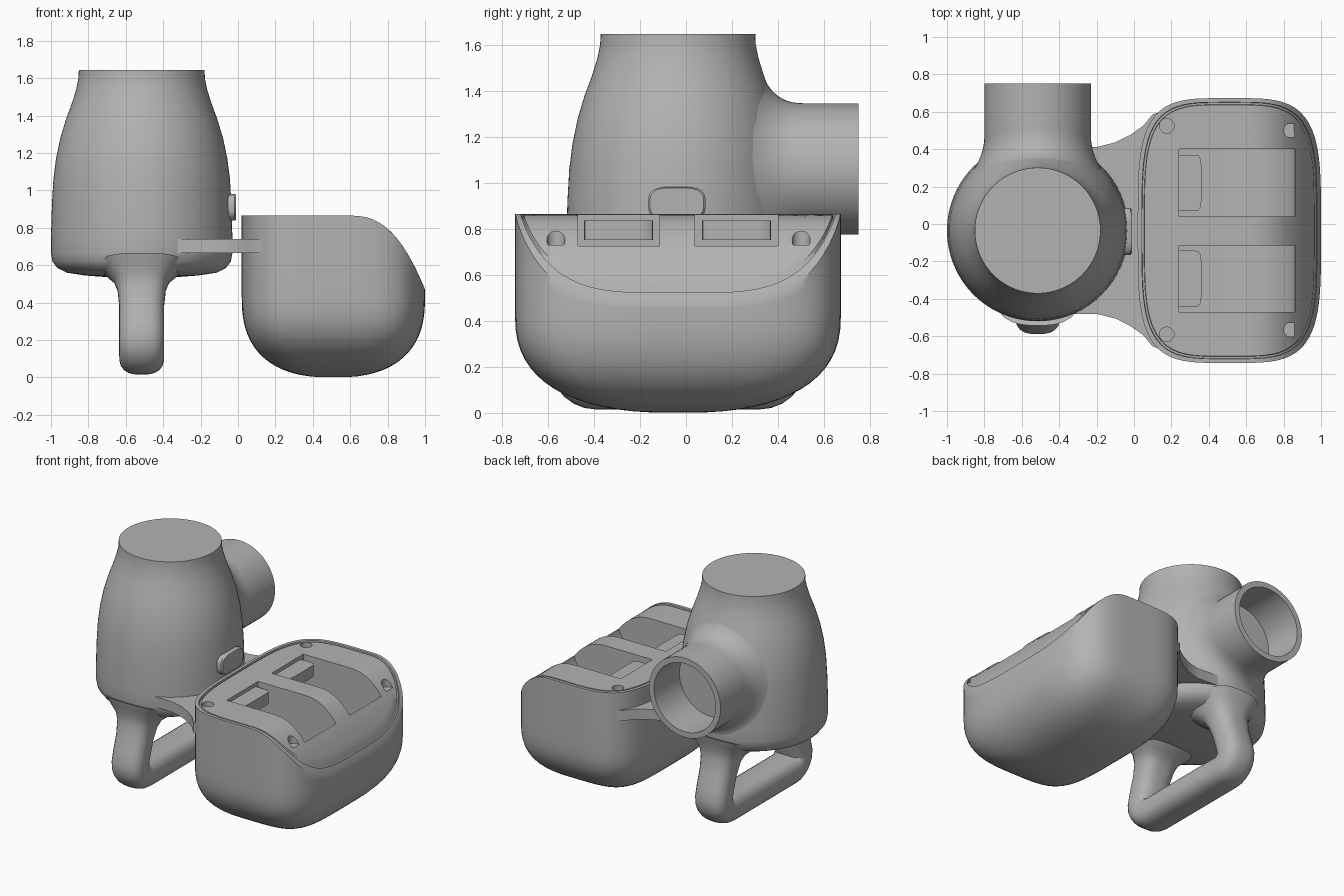
import bpy, bmesh, math
from math import sin, cos, pi, sqrt

if "Cube" in bpy.data.objects:
    bpy.data.objects.remove(bpy.data.objects["Cube"])

GREY = (0.45, 0.45, 0.45, 1)
mat = bpy.data.materials.new("plain grey")
mat.use_nodes = True
mat.diffuse_color = GREY
for node in mat.node_tree.nodes:
    if node.type == 'BSDF_PRINCIPLED':
        node.inputs["Base Color"].default_value = GREY


def add_loft(bm, rings):
    """Skin a list of equal closed rings and cap both ends."""
    loops = [[bm.verts.new(p) for p in ring] for ring in rings]
    n = len(loops[0])
    for a, b in zip(loops, loops[1:]):
        for i in range(n):
            j = (i + 1) % n
            bm.faces.new((a[i], a[j], b[j], b[i]))
    bm.faces.new(loops[0][::-1])
    bm.faces.new(loops[-1])


def smooth(obj, angle=35):
    bpy.ops.object.select_all(action='DESELECT')
    obj.select_set(True)
    bpy.context.view_layer.objects.active = obj
    bpy.ops.object.shade_smooth_by_angle(angle=math.radians(angle))


def build(name, *lofts):
    bm = bmesh.new()
    for rings in lofts:
        add_loft(bm, rings)
    bmesh.ops.recalc_face_normals(bm, faces=bm.faces)
    mesh = bpy.data.meshes.new(name)
    bm.to_mesh(mesh)
    bm.free()
    obj = bpy.data.objects.new(name, mesh)
    bpy.context.collection.objects.link(obj)
    mesh.materials.append(mat)
    smooth(obj)
    return obj


def angles(n):
    return [2 * pi * i / n for i in range(n)]


def rounded(a, b, n, count):
    """Superellipse outline with half sizes a and b."""
    pts = []
    for t in angles(count):
        r = (abs(cos(t) / a) ** n + abs(sin(t) / b) ** n) ** (-1 / n)
        pts.append((r * cos(t), r * sin(t)))
    return pts


# Round vessel body
CX, CY = -0.515, -0.035
PROFILE = [(0.1, 0.53), (0.3, 0.545), (0.4, 0.56), (0.45, 0.585), (0.477, 0.62),
           (0.485, 0.665), (0.485, 0.75), (0.48, 0.92), (0.472, 1.06), (0.458, 1.17),
           (0.435, 1.28), (0.405, 1.38), (0.375, 1.46), (0.35, 1.54),
           (0.338, 1.6), (0.336, 1.645)]
build("vessel_body", [[(CX + r * cos(t), CY + r * sin(t), z) for t in angles(96)]
                      for r, z in PROFILE])


def body_y(dx, z):
    """Rear surface of the vessel."""
    for (r0, z0), (r1, z1) in zip(PROFILE, PROFILE[1:]):
        if z0 <= z <= z1:
            r = r0 + (r1 - r0) * (z - z0) / (z1 - z0)
            return CY + sqrt(max(r * r - dx * dx, 0))
    return CY


# Rear spout: open tube with a thin wall
SZ, SR = 1.06, 0.285


def spout_ring(r, y):
    return [(CX + r * cos(t), y, SZ + r * sin(t)) for t in angles(64)]


build("rear_spout", [spout_ring(SR, 0.1), spout_ring(SR, 0.5), spout_ring(SR, 0.75),
                     spout_ring(0.245, 0.75), spout_ring(0.245, 0.46)])

# Fillet blending the spout into the body
FIL = 0.125
blend = []
for k in range(11):
    s = k / 10
    ring = []
    for t in angles(64):
        outer = SR + FIL
        y_wall = body_y(SR * cos(t), SZ + SR * sin(t))
        y_far = body_y(outer * cos(t), SZ + outer * sin(t)) - 0.004
        r = SR + FIL * s * s
        y = (1 - s) ** 2 * (y_wall + FIL) + 2 * s * (1 - s) * y_wall + s * s * y_far
        ring.append((CX + r * cos(t), y, SZ + r * sin(t)))
    blend.append(ring)
fillet = build("spout_fillet", blend)
bm = bmesh.new()
bm.from_mesh(fillet.data)
bmesh.ops.delete(bm, geom=[f for f in bm.faces if len(f.verts) > 4], context='FACES_ONLY')
bm.to_mesh(fillet.data)
bm.free()

# Loop handle under the vessel, flared where it meets the body
half = [(0.33, 0.6, 1.9), (0.345, 0.56, 1.6), (0.36, 0.52, 1.25), (0.375, 0.47, 1.08),
        (0.405, 0.38, 1.0), (0.437, 0.28, 1.0), (0.455, 0.21, 1.0)]
for i in range(1, 7):
    a = i * pi / 12
    half.append((0.355 + 0.1 * cos(a), 0.21 - 0.095 * sin(a), 1.0))
path = [(-y, z, s) for y, z, s in half] + half[::-1]
rings = []
for i, (y, z, s) in enumerate(path):
    p, q = path[max(i - 1, 0)], path[min(i + 1, len(path) - 1)]
    ty, tz = q[0] - p[0], q[1] - p[1]
    d = math.hypot(ty, tz)
    ny, nz = -tz / d, ty / d
    rings.append([(CX + u * s, CY + y + v * s * ny, z + v * s * nz)
                  for u, v in rounded(0.12, 0.1, 2.7, 28)])
build("loop_handle", rings)

# Pill button on the side of the vessel
build("side_button", [[(x, -0.04 + u * k, 0.91 + v * k)
                       for u, v in rounded(0.125, 0.072, 3.5, 40)]
                      for x, k in ((-0.09, 1), (-0.02, 1), (-0.011, 0.93))])

# Flat bridge between the vessel and the tray
side = [(-0.5, 0.45), (-0.2, 0.425), (-0.1, 0.45), (-0.02, 0.49), (0.05, 0.54),
        (0.1, 0.6), (0.16, 0.62)]
outline = [(x, CY + y - CY * 0.6) for x, y in side]
front = [(x, CY - y - 0.02) for x, y in side]
front[0] = (-0.5, -0.48)
bridge = outline + front[::-1]
build("bridge_plate", [[(x, y, z) for x, y in bridge] for z in (0.665, 0.74)])

# Deep tray with a top that rolls down on one side
TX, A, B, N = 0.51, 0.49, 0.708, 128


def top_z(x):
    return 0.865 - 0.395 * min(max((x - 0.6) / 0.4, 0), 1) ** 2.5


def tray_ring(inset, scale, z_of):
    return [(TX + u * scale, CY + v * scale, z_of(TX + u * scale))
            for u, v in rounded(A - inset, B - inset, 4, N)]


rings = []
for i in range(1, 17):
    a = i / 16 * pi / 2
    r, h = sin(a) ** 0.8, cos(a) ** 0.8
    rings.append(tray_ring(0, r, lambda x: 0.43 * (1 - h)))
for t in (0.33, 0.67, 1):
    rings.append(tray_ring(0, 1, lambda x: 0.43 + t * (top_z(x) - 0.43)))
for inset, drop in ((0.022, 0), (0.024, 0.02), (0.034, 0.02), (0.036, 0.004)):
    rings.append(tray_ring(inset, 1, lambda x: top_z(x) - drop))
for i in range(1, 19):
    rings.append(tray_ring(0.036, 1 - i / 20, lambda x: top_z(x) - 0.004))
tray = build("tray", rings)

# Cutters: two curved pockets and four screw holes
POCKETS = ((-0.47, -0.115), (0.04, 0.4))
section = [(0.24, 1), (0.24, 0.5)]
for i in range(11):
    a = i / 10 * pi / 2
    section.append((0.42 + 0.445 * sin(a), 0.75 - 0.25 * cos(a)))
section.append((0.865, 1))
cuts = [[[(x, y, z) for x, z in section] for y in span] for span in POCKETS]
for x, y, z in ((0.175, 0.525, 0.8), (0.175, -0.59, 0.8),
                (0.84, 0.5, 0.73), (0.84, -0.565, 0.73)):
    cuts.append([[(x + 0.039 * cos(t), y + 0.039 * sin(t), h) for t in angles(24)]
                 for h in (z, 1)])
cutter = build("tray_cutter", *cuts)
cutter.hide_render = True
mod = tray.modifiers.new("pockets", 'BOOLEAN')
mod.operation = 'DIFFERENCE'
mod.solver = 'EXACT'
mod.object = cutter
bpy.ops.object.select_all(action='DESELECT')
tray.select_set(True)
bpy.context.view_layer.objects.active = tray
bpy.ops.object.modifier_apply(modifier=mod.name)
bpy.data.objects.remove(cutter)
smooth(tray)

# Ledge tab at the inner end of each pocket
for i, (y0, y1) in enumerate(POCKETS):
    mid = (y0 + y1) / 2
    build("pocket_tab_%d" % (i + 1),
          [[(0.285 + u, mid + v, z) for u, v in rounded(0.075, 0.15, 8, 48)]
           for z in (0.75, 0.835)])
